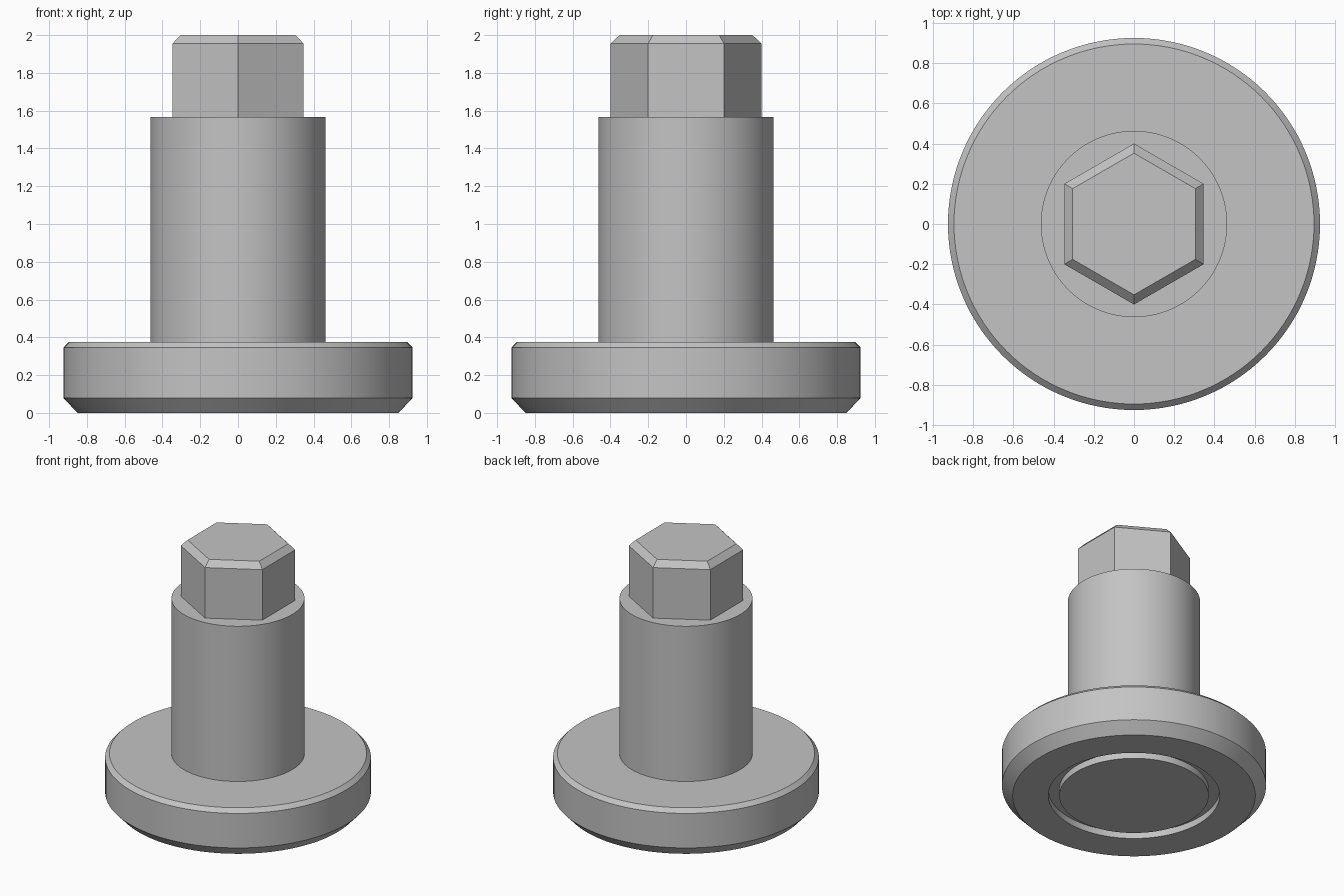
import bpy
import math

cube = bpy.data.objects.get("Cube")
if cube:
    bpy.data.objects.remove(cube, do_unlink=True)

grey = bpy.data.materials.new("plain_grey")
grey.use_nodes = True
colour = (0.55, 0.55, 0.55, 1)
grey.diffuse_color = colour
grey.node_tree.nodes["Principled BSDF"].inputs["Base Color"].default_value = colour


def lathe(name, profile, sides, smooth, turn=0.0):
    """Revolve (radius, height) points about z; both ends are capped by flat faces."""
    verts, faces = [], []
    for radius, z in profile:
        for i in range(sides):
            a = turn + math.tau * i / sides
            verts.append((radius * math.cos(a), radius * math.sin(a), z))
    for ring in range(len(profile) - 1):
        low, high = ring * sides, (ring + 1) * sides
        for i in range(sides):
            j = (i + 1) % sides
            faces.append((low + i, low + j, high + j, high + i))
    faces.append(tuple(reversed(range(sides))))
    last = (len(profile) - 1) * sides
    faces.append(tuple(range(last, last + sides)))
    mesh = bpy.data.meshes.new(name)
    mesh.from_pydata(verts, [], faces)
    mesh.materials.append(grey)
    obj = bpy.data.objects.new(name, mesh)
    bpy.context.collection.objects.link(obj)
    if smooth:
        bpy.ops.object.select_all(action="DESELECT")
        obj.select_set(True)
        bpy.context.view_layer.objects.active = obj
        bpy.ops.object.shade_smooth_by_angle(angle=math.radians(25))
    return obj


# Chamfered flange with a ring groove underneath, stepping up into the shaft
groove_depth = 0.05
lathe("flange_and_shaft", [
    (0.523, 0), (0.523, groove_depth), (0.60, groove_depth), (0.60, 0),
    (0.85, 0), (0.925, 0.08), (0.925, 0.345), (0.895, 0.375),
    (0.463, 0.375), (0.463, 1.567),
], 128, True)

# Hexagonal drive head with a chamfered top, points towards front and back
lathe("hex_head", [(0.4, 1.567), (0.4, 1.955), (0.352, 2.0)], 6, False, math.pi / 2)
